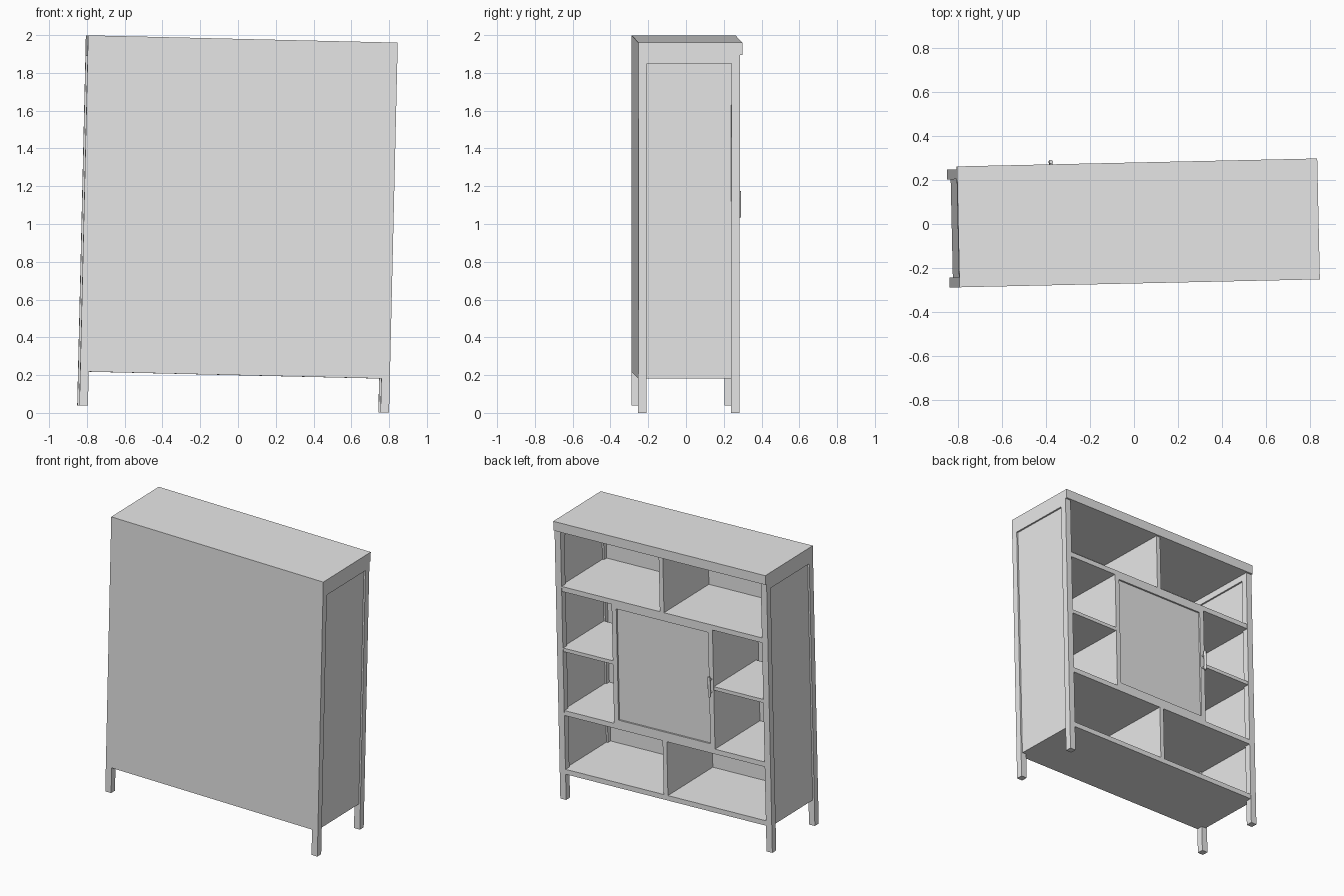
import bpy
import bmesh
from mathutils import Matrix, Vector

old = bpy.data.objects.get("Cube")
if old:
    bpy.data.objects.remove(old, do_unlink=True)

# One painted grey for the whole cabinet
paint = bpy.data.materials.new("grey_paint")
paint.use_nodes = True
paint.diffuse_color = (0.8, 0.8, 0.8, 1)
paint.node_tree.nodes["Principled BSDF"].inputs["Base Color"].default_value = (0.8, 0.8, 0.8, 1)

# The cabinet stands slightly turned and leaning
PLACE = (Matrix.Translation((-0.026, 0.004, 0.02))
         @ Matrix.Rotation(0.022, 4, 'Z') @ Matrix.Rotation(0.0235, 4, 'Y'))

HALF = 0.82      # half width
BACK = -0.275    # closed back
FRONT = 0.262    # open side
POST = 0.045
TOP = 1.895      # underside of the top board
INNER = HALF - POST


def finish(name, bm):
    mesh = bpy.data.meshes.new(name)
    bm.to_mesh(mesh)
    bm.free()
    mesh.materials.append(paint)
    obj = bpy.data.objects.new(name, mesh)
    bpy.context.collection.objects.link(obj)
    obj.matrix_world = PLACE
    return obj


def box(name, xs, ys, zs):
    """Box between two limits on each axis."""
    bm = bmesh.new()
    lo, hi = (Vector(p) for p in zip(xs, ys, zs))
    bmesh.ops.create_cube(bm, size=1, matrix=Matrix.Translation((lo + hi) / 2)
                          @ Matrix.Diagonal((*(hi - lo), 1)))
    return finish(name, bm)


def rod(name, centre, radius, length, axis):
    bm = bmesh.new()
    turn = Matrix.Rotation(1.5708, 4, 'X') if axis == 'Y' else Matrix()
    bmesh.ops.create_cone(bm, cap_ends=True, segments=16, radius1=radius, radius2=radius,
                          depth=length, matrix=Matrix.Translation(centre) @ turn)
    obj = finish(name, bm)
    for face in obj.data.polygons:
        face.use_smooth = len(face.vertices) == 4


# Top board overhanging the open side, and the back panel
box("top_board", (-HALF, HALF), (BACK, 0.275), (TOP, 1.96))
box("back_panel", (-INNER, INNER), (BACK, BACK + 0.015), (0.18, TOP))

# Corner posts, side rails and recessed side panels
for side, s in (("left", 1), ("right", -1)):
    span = sorted((s * INNER, s * HALF))
    box(side + "_back_post", span, (BACK, BACK + POST), (0, TOP))
    box(side + "_front_post", span, (FRONT - POST, FRONT), (0, TOP))
    box(side + "_side_rail", span, (BACK + POST, FRONT - POST), (1.85, TOP))
    box(side + "_side_panel", sorted((s * 0.787, s * 0.808)),
        (BACK + POST, FRONT - POST), (0.18, 1.85))

# Full-width shelves: body between the panels, nose between the posts
for name, top in (("bottom_shelf", 0.215), ("lower_shelf", 0.63), ("upper_shelf", 1.505)):
    box(name, (-INNER, INNER), (BACK + 0.015, FRONT - 0.002), (top - 0.035, top))
    for side, s in (("left", 1), ("right", -1)):
        box(name + "_" + side + "_end", sorted((s * INNER, s * 0.787)),
            (BACK + POST, FRONT - POST), (top - 0.035, top))

# Upright dividers and the short shelves beside the door
DEPTH = (BACK + 0.015, FRONT - 0.002)
box("upper_divider", (-0.016, 0.016), DEPTH, (1.505, TOP))
box("lower_divider", (-0.016, 0.016), DEPTH, (0.215, 0.595))
for side, s in (("left", 1), ("right", -1)):
    box(side + "_door_divider", sorted((s * 0.355, s * 0.39)), DEPTH, (0.63, 1.47))
    box(side + "_short_shelf", sorted((s * 0.39, s * 0.787)),
        (BACK + POST, FRONT - POST), (1.045, 1.07))
    box(side + "_short_shelf_nose", sorted((s * 0.39, s * INNER)),
        (FRONT - POST, FRONT - 0.004), (1.045, 1.07))

# Door: rails and a recessed panel
box("door_bottom_rail", (-0.355, 0.355), (FRONT - 0.03, FRONT - 0.002), (0.63, 0.66))
box("door_top_rail", (-0.355, 0.355), (FRONT - 0.03, FRONT - 0.002), (1.445, 1.47))
box("door_panel", (-0.355, 0.355), (FRONT - 0.03, FRONT - 0.014), (0.66, 1.445))

# Bar handle on two pegs
rod("handle_bar", (-0.372, FRONT + 0.024, 1.075), 0.009, 0.14, 'Z')
for name, z in (("handle_lower_peg", 1.03), ("handle_upper_peg", 1.12)):
    rod(name, (-0.372, FRONT + 0.01, z), 0.006, 0.028, 'Y')
